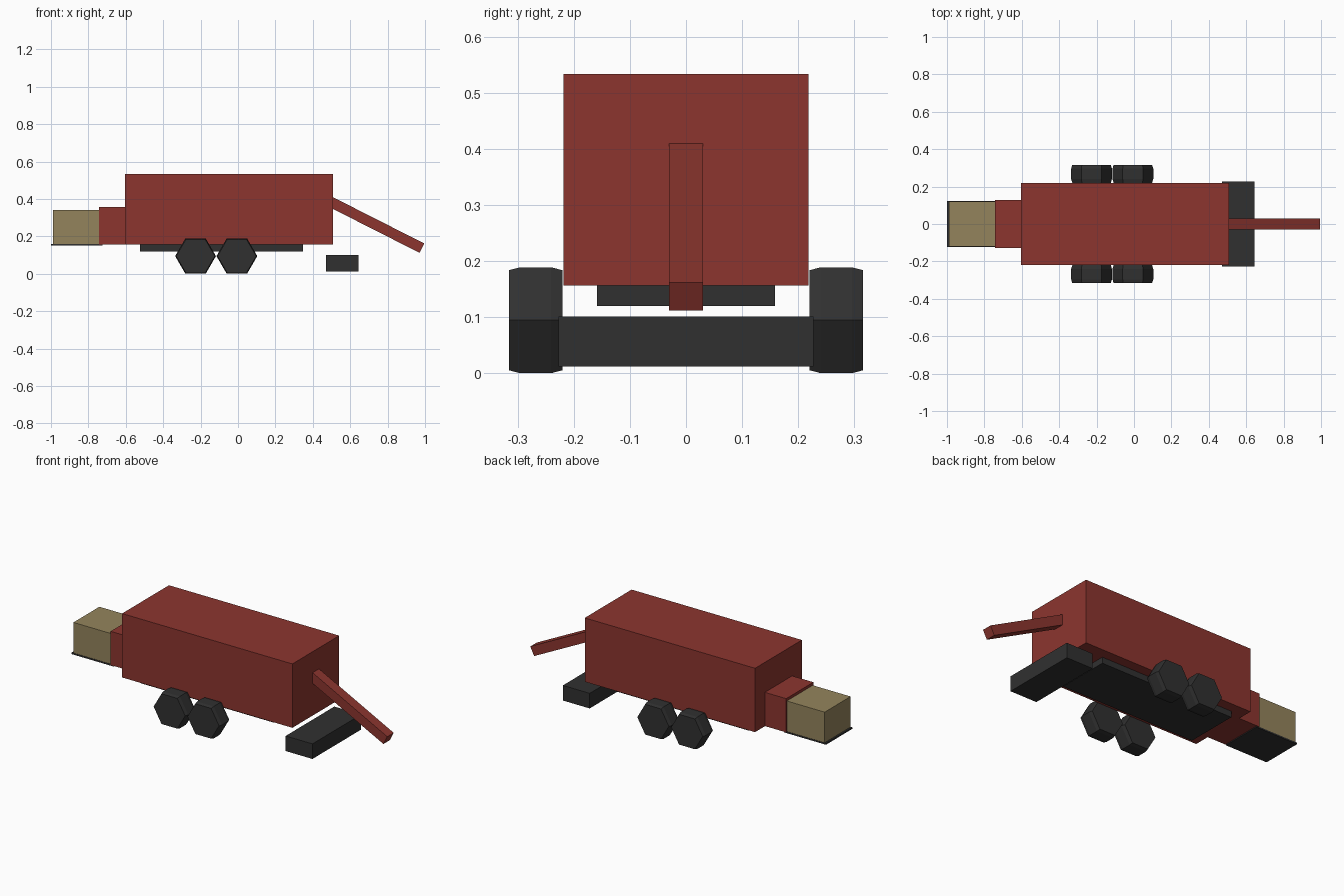
import bpy
import bmesh
import math
from mathutils import Matrix, Vector

if "Cube" in bpy.data.objects:
    bpy.data.objects.remove(bpy.data.objects["Cube"])


def material(name, rgb):
    mat = bpy.data.materials.new(name)
    mat.use_nodes = True
    mat.diffuse_color = (*rgb, 1)
    mat.node_tree.nodes["Principled BSDF"].inputs["Base Color"].default_value = (*rgb, 1)
    return mat


red = material("red paint", (0.262, 0.036, 0.028))
dark = material("dark rubber and steel", (0.03, 0.03, 0.03))
straw = material("straw", (0.296, 0.231, 0.107))


def finish(name, bm, mat):
    bmesh.ops.recalc_face_normals(bm, faces=bm.faces)
    mesh = bpy.data.meshes.new(name)
    bm.to_mesh(mesh)
    bm.free()
    mesh.materials.append(mat)
    obj = bpy.data.objects.new(name, mesh)
    bpy.context.collection.objects.link(obj)
    return obj


def box(name, x, width, z, mat):
    """Box spanning x and z ranges, centred on y."""
    bm = bmesh.new()
    bmesh.ops.create_cube(bm, size=1)
    bmesh.ops.scale(bm, verts=bm.verts, vec=(x[1] - x[0], width, z[1] - z[0]))
    bmesh.ops.translate(bm, verts=bm.verts, vec=(sum(x) / 2, 0, sum(z) / 2))
    return finish(name, bm, mat)


def wheel(name, x, y):
    """Six-sided wheel with chamfered rims."""
    bm = bmesh.new()
    rings = []
    for offset, radius in ((-0.0475, 0.103), (-0.0275, 0.109), (0.0275, 0.109), (0.0475, 0.103)):
        ring = []
        for i in range(6):
            a = math.tau * i / 6
            ring.append(bm.verts.new((x + radius * math.cos(a), y + offset,
                                      0.0945 + radius * math.sin(a))))
        rings.append(ring)
    for a, b in zip(rings, rings[1:]):
        for i in range(6):
            j = (i + 1) % 6
            bm.faces.new((a[i], a[j], b[j], b[i]))
    bm.faces.new(rings[0])
    bm.faces.new(rings[-1])
    return finish(name, bm, dark)


# Main housing, outlet and frame
box("baler_body", (-0.604, 0.508), 0.437, (0.156, 0.533), red)
box("bale_outlet", (-0.743, -0.6), 0.254, (0.157, 0.356), red)
box("chassis", (-0.525, 0.347), 0.317, (0.12, 0.158), dark)
box("pickup_head", (0.47, 0.645), 0.454, (0.012, 0.101), dark)

# Finished bale resting on its chute
box("bale", (-0.99, -0.735), 0.242, (0.158, 0.34), straw)
box("bale_chute", (-1.0, -0.725), 0.246, (0.151, 0.16), dark)

# Sloping drawbar
start, end = Vector((0.47, 0, 0.397)), Vector((0.983, 0, 0.137))
along = end - start
bm = bmesh.new()
bmesh.ops.create_cube(bm, size=1)
bmesh.ops.scale(bm, verts=bm.verts, vec=(along.length, 0.06, 0.056))
tilt = Matrix.Rotation(math.atan2(-along.z, along.x), 4, "Y")
bmesh.ops.transform(bm, verts=bm.verts, matrix=Matrix.Translation((start + end) / 2) @ tilt)
finish("drawbar", bm, red)

# Tandem wheels on each side
for side, y in (("left", 0.268), ("right", -0.268)):
    for place, x in (("leading", -0.006), ("trailing", -0.227)):
        wheel(f"{place}_wheel_{side}", x, y)
